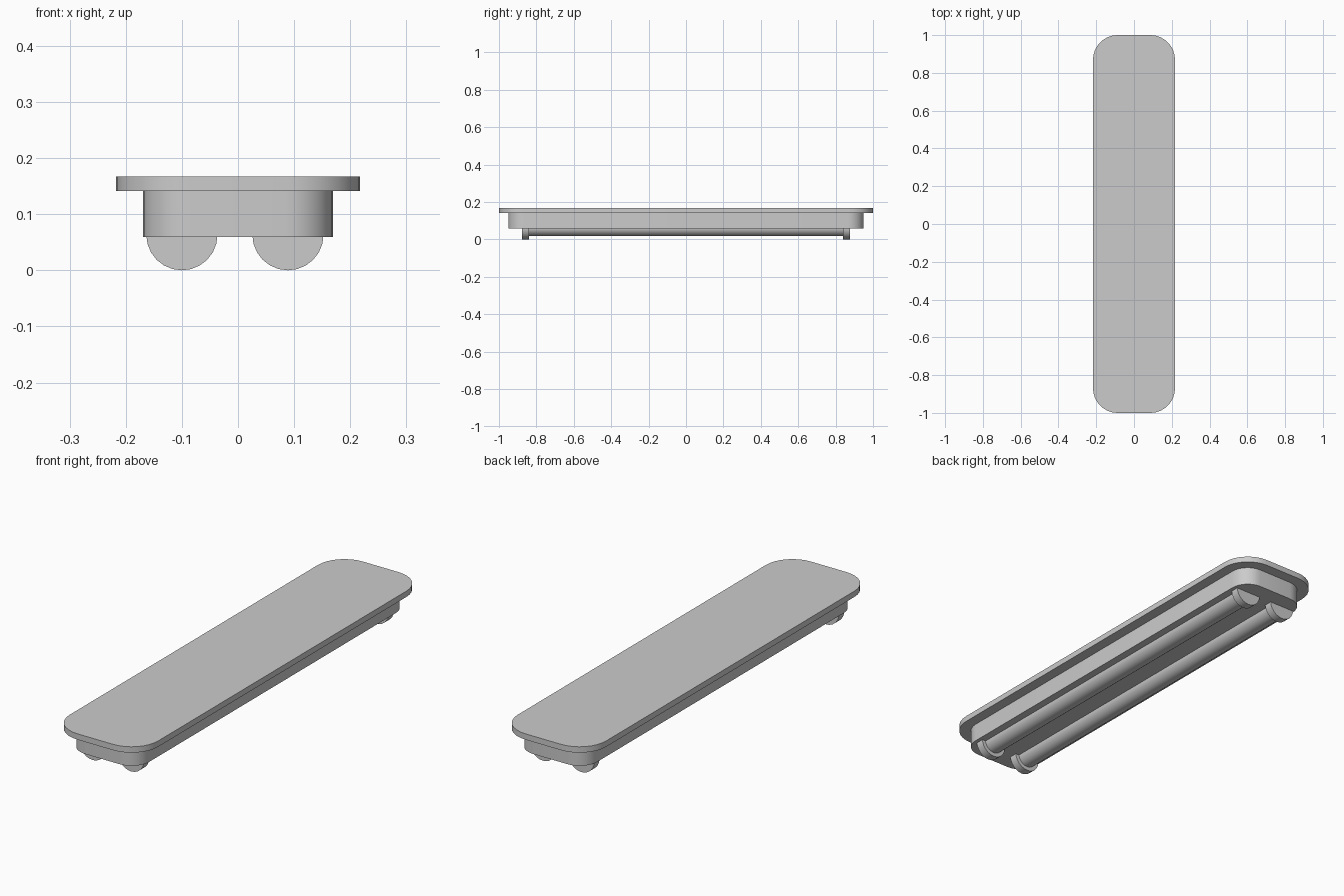
import bpy, bmesh
from math import cos, sin, pi, radians

if "Cube" in bpy.data.objects:
    bpy.data.objects.remove(bpy.data.objects["Cube"])


def finish(name, bm):
    bmesh.ops.recalc_face_normals(bm, faces=bm.faces)
    mesh = bpy.data.meshes.new(name)
    bm.to_mesh(mesh)
    bm.free()
    obj = bpy.data.objects.new(name, mesh)
    bpy.context.collection.objects.link(obj)
    bpy.ops.object.select_all(action='DESELECT')
    obj.select_set(True)
    bpy.context.view_layer.objects.active = obj
    bpy.ops.object.shade_smooth_by_angle(angle=radians(35))
    return obj


def rounded_slab(name, hx, hy, r, z0, z1, steps=8):
    bm = bmesh.new()
    verts = []
    for i, (sx, sy) in enumerate([(1, 1), (-1, 1), (-1, -1), (1, -1)]):
        for k in range(steps + 1):
            a = (i + k / steps) * pi / 2
            verts.append(bm.verts.new((sx * (hx - r) + r * cos(a),
                                       sy * (hy - r) + r * sin(a), z0)))
    base = bm.faces.new(verts)
    top = bmesh.ops.extrude_face_region(bm, geom=[base], use_keep_orig=True)
    bmesh.ops.translate(bm, vec=(0, 0, z1 - z0),
                        verts=[v for v in top['geom'] if isinstance(v, bmesh.types.BMVert)])
    return finish(name, bm)


def rod(name, x, y0, y1, z, r):
    bm = bmesh.new()
    rings = [[bm.verts.new((x + r * cos(2 * pi * k / 24), y, z + r * sin(2 * pi * k / 24)))
              for k in range(24)] for y in (y0, y1)]
    for k in range(24):
        j = (k + 1) % 24
        bm.faces.new((rings[0][k], rings[0][j], rings[1][j], rings[1][k]))
    for ring in rings:
        bm.faces.new(ring)
    return finish(name, bm)


# Mounting plate and fixture housing
rounded_slab("mounting_plate", 0.217, 1.0, 0.13, 0.141, 0.167)
rounded_slab("housing", 0.169, 0.95, 0.085, 0.059, 0.141)

# Two lamp tubes with wider end sockets
for side, x in (("left", -0.1), ("right", 0.089)):
    rod(side + "_tube", x, -0.85, 0.85, 0.0635, 0.046)
    for end, s in (("front", -1), ("back", 1)):
        rod(f"{side}_{end}_socket", x, s * 0.839, s * 0.876, 0.0635, 0.0635)
